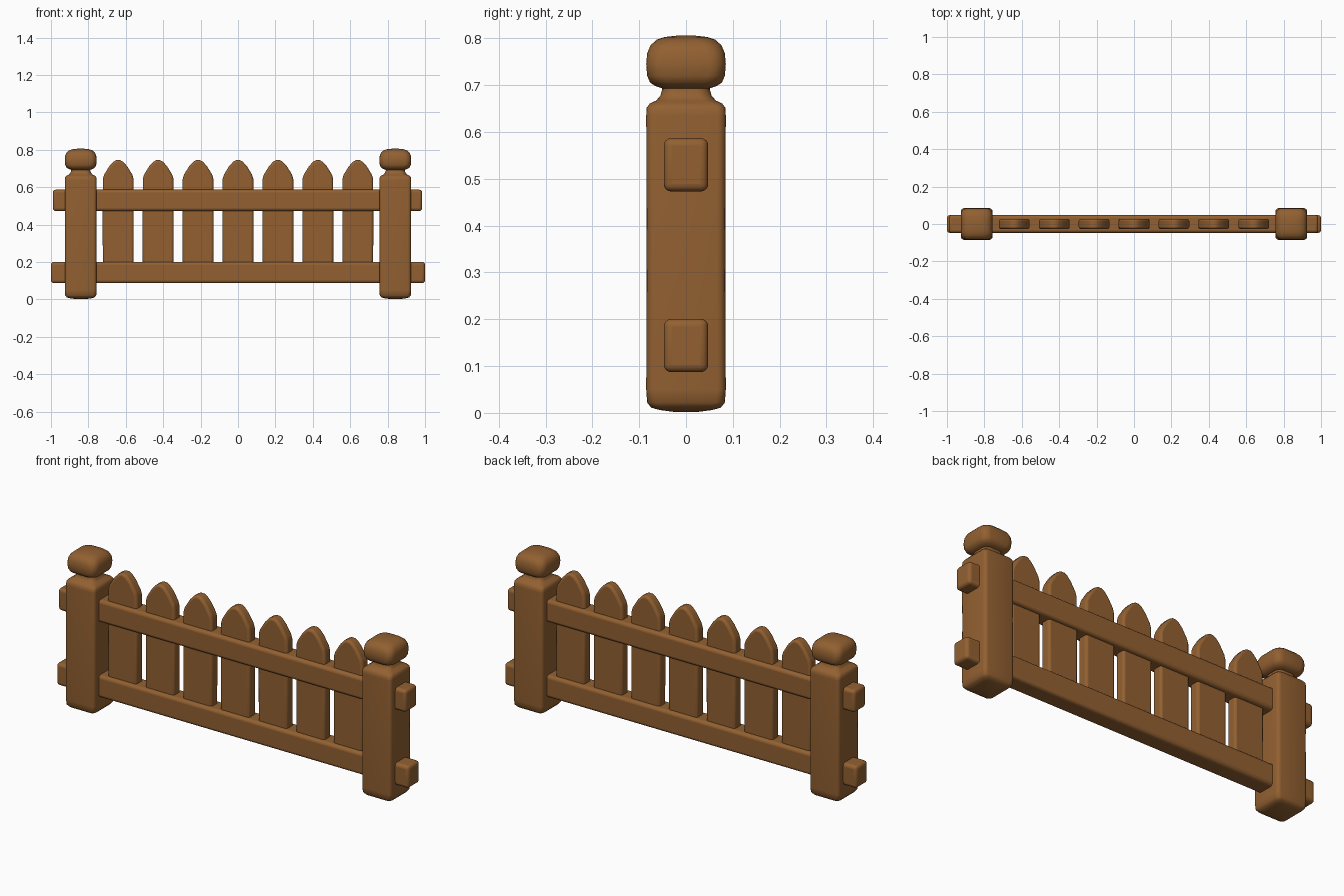
import bpy, bmesh, math

if "Cube" in bpy.data.objects:
    bpy.data.objects.remove(bpy.data.objects["Cube"])

wood = bpy.data.materials.new("warm brown wood")
wood.diffuse_color = (0.29, 0.118, 0.031, 1)
wood.use_nodes = True
wood.node_tree.nodes["Principled BSDF"].inputs["Base Color"].default_value = wood.diffuse_color


def finish(name, bm, bevel=0.0, segments=3, angle=40):
    """Turn a bmesh into a smooth, optionally bevelled object."""
    bmesh.ops.recalc_face_normals(bm, faces=bm.faces)
    mesh = bpy.data.meshes.new(name)
    bm.to_mesh(mesh)
    bm.free()
    mesh.materials.append(wood)
    ob = bpy.data.objects.new(name, mesh)
    bpy.context.collection.objects.link(ob)
    if bevel:
        mod = ob.modifiers.new("soft edges", 'BEVEL')
        mod.width = bevel
        mod.segments = segments
        mod.limit_method = 'ANGLE'
        mod.angle_limit = math.radians(30)
    bpy.ops.object.select_all(action='DESELECT')
    ob.select_set(True)
    bpy.context.view_layer.objects.active = ob
    bpy.ops.object.shade_smooth_by_angle(angle=math.radians(angle))
    return ob


def rounded_square(half, radius, steps=4):
    """Outline of a square with rounded corners."""
    pts = []
    c = half - radius
    for q, (sx, sy) in enumerate(((1, 1), (-1, 1), (-1, -1), (1, -1))):
        for i in range(steps + 1):
            a = math.pi / 2 * (q + i / steps)
            pts.append((sx * c + radius * math.cos(a),
                        sy * c + radius * math.sin(a)))
    return pts


def loft(name, x, sections):
    """Stack rounded squares given as (z, half width, corner radius)."""
    bm = bmesh.new()
    rings = [[bm.verts.new((x + px, py, z)) for px, py in rounded_square(h, r)]
             for z, h, r in sections]
    n = len(rings[0])
    for a, b in zip(rings, rings[1:]):
        for i in range(n):
            j = (i + 1) % n
            bm.faces.new((a[i], a[j], b[j], b[i]))
    bm.faces.new(rings[0][::-1])
    bm.faces.new(rings[-1])
    return finish(name, bm, angle=60)


# Posts with a narrow neck, and their pillow-shaped caps
POST = [(0.002, 0.025, 0.012), (0.006, 0.055, 0.018), (0.011, 0.074, 0.02),
        (0.022, 0.083, 0.02), (0.05, 0.085, 0.018), (0.35, 0.084, 0.018),
        (0.635, 0.085, 0.018), (0.652, 0.084, 0.02), (0.661, 0.077, 0.022),
        (0.667, 0.064, 0.025), (0.677, 0.055, 0.03), (0.69, 0.051, 0.03),
        (0.715, 0.05, 0.03)]
CAP = [(0.693, 0.05, 0.03), (0.698, 0.065, 0.035), (0.706, 0.077, 0.036),
       (0.72, 0.083, 0.035), (0.745, 0.085, 0.034), (0.768, 0.083, 0.036),
       (0.785, 0.076, 0.038), (0.797, 0.063, 0.038), (0.803, 0.045, 0.032),
       (0.806, 0.018, 0.015)]
for side, x in (("left", -0.841), ("right", 0.841)):
    loft(side + "_post", x, POST)
    loft(side + "_post_cap", x, CAP)

# Long rails running through both posts
for name, x0, x1, z0, z1 in (("upper_rail", -0.99, 0.985, 0.473, 0.587),
                             ("lower_rail", -1.0, 1.0, 0.087, 0.201)):
    bm = bmesh.new()
    bmesh.ops.create_cube(bm, size=1)
    for v in bm.verts:
        v.co.x = x1 if v.co.x > 0 else x0
        v.co.y *= 0.095
        v.co.z = z1 if v.co.z > 0 else z0
    finish(name, bm, bevel=0.016, segments=4, angle=60)

# Pointed pickets
HALF = [(0.082, 0.11), (0.083, 0.4), (0.082, 0.645), (0.075, 0.668),
        (0.048, 0.712), (0.026, 0.736), (0.01, 0.745)]
outline = HALF + [(-x, z) for x, z in reversed(HALF)]
for i in range(7):
    cx = (i - 3) * 0.2135
    bm = bmesh.new()
    face = bm.faces.new([bm.verts.new((cx + x, -0.027, z)) for x, z in outline])
    ext = bmesh.ops.extrude_face_region(bm, geom=[face])
    for v in ext["geom"]:
        if isinstance(v, bmesh.types.BMVert):
            v.co.y = 0.027
    finish("picket_%d" % (i + 1), bm, bevel=0.012, segments=3, angle=50)
